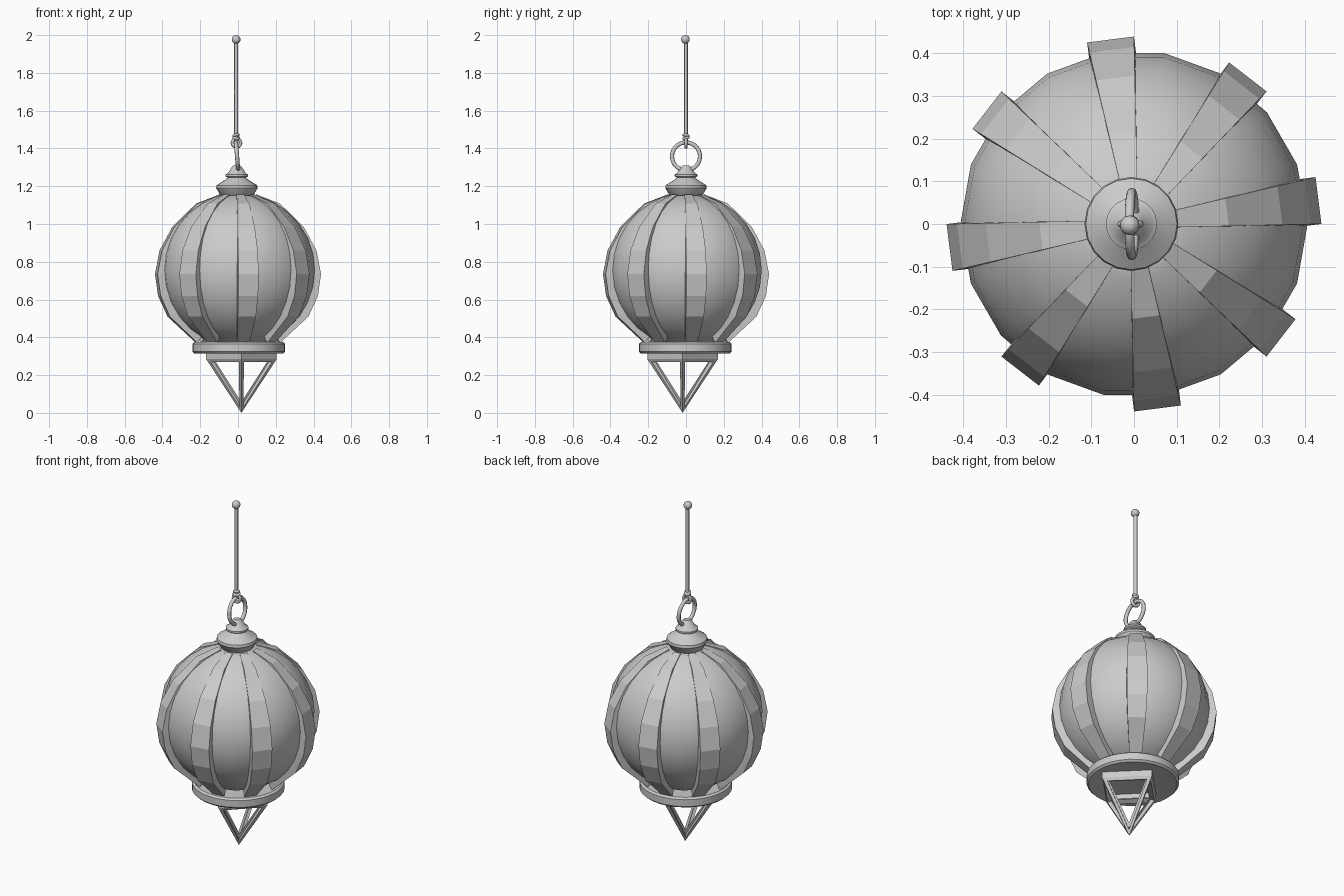
import bpy, bmesh
from math import sin, cos, pi, radians, sqrt
from mathutils import Vector, Matrix

if "Cube" in bpy.data.objects:
    bpy.data.objects.remove(bpy.data.objects["Cube"])


def smooth(ob, angle=35):
    bpy.ops.object.select_all(action='DESELECT')
    ob.select_set(True)
    bpy.context.view_layer.objects.active = ob
    bpy.ops.object.shade_smooth_by_angle(angle=radians(angle))


def finish(name, bm):
    bmesh.ops.recalc_face_normals(bm, faces=bm.faces[:])
    me = bpy.data.meshes.new(name)
    bm.to_mesh(me)
    bm.free()
    ob = bpy.data.objects.new(name, me)
    bpy.context.collection.objects.link(ob)
    return ob


def lathe(name, profile, segs, centre=(0, 0), angle=35):
    bm = bmesh.new()
    rings = [[bm.verts.new((centre[0] + r * cos(2 * pi * i / segs),
                            centre[1] + r * sin(2 * pi * i / segs), z))
              for i in range(segs)] for r, z in profile]
    for a, b in zip(rings, rings[1:]):
        for i in range(segs):
            j = (i + 1) % segs
            bm.faces.new((a[i], a[j], b[j], b[i]))
    bm.faces.new(rings[0])
    bm.faces.new(rings[-1])
    ob = finish(name, bm)
    smooth(ob, angle)
    return ob


def ring(name, loc, rot, major, minor, n=24, m=8):
    bpy.ops.mesh.primitive_torus_add(location=loc, rotation=rot, major_radius=major,
                                     minor_radius=minor, major_segments=n, minor_segments=m)
    ob = bpy.context.object
    ob.name = name
    smooth(ob, 60)


# Globe
R, ZC = 0.407, 0.755
globe = []
for i in range(15):
    z = 0.36 + (1.15 - 0.36) * (1 - cos(pi * i / 14)) / 2
    globe.append((sqrt(R * R - (z - ZC) ** 2), z))
lathe("globe", globe, 18)

# Eight ribs: flat-sided strips following the globe, narrowing to the top
rib_path = [(0.10, 1.155), (0.22, 1.108), (0.345, 0.985), (0.412, 0.86), (0.436, 0.735),
            (0.42, 0.62), (0.37, 0.51), (0.22, 0.37)]
for k in range(8):
    bm = bmesh.new()
    turn = Matrix.Rotation(radians(7.25 + 45 * k), 3, 'Z')
    sections = []
    for r, z in rib_path:
        inward = (Vector((0, 0, ZC)) - Vector((r, 0, z))).normalized() * 0.06
        w = (0.02 + 0.208 * r) / 2
        pts = [(r, -w, z), (r, w, z), (r + inward.x, w, z + inward.z),
               (r + inward.x, -w, z + inward.z)]
        sections.append([bm.verts.new(turn @ Vector(p)) for p in pts])
    for a, b in zip(sections, sections[1:]):
        for i in range(4):
            j = (i + 1) % 4
            bm.faces.new((a[i], a[j], b[j], b[i]))
    bm.faces.new(sections[0])
    bm.faces.new(sections[-1])
    finish(f"rib_{k + 1}", bm)

# Cap above the globe and collar below it
lathe("cap", [(0.07, 1.135), (0.082, 1.143), (0.11, 1.19), (0.107, 1.205), (0.06, 1.235),
              (0.048, 1.245), (0.06, 1.252), (0.06, 1.262), (0.048, 1.268),
              (0.028, 1.3), (0.018, 1.31)], 20, (-0.006, 0))
lathe("collar", [(0.21, 0.32), (0.235, 0.315), (0.246, 0.325), (0.246, 0.365),
                 (0.235, 0.374), (0.17, 0.374)], 32, (0.004, -0.004))

# Open pyramid pendant with a square top band
bm = bmesh.new()
cx, cy, rad = 0.018, -0.018, 0.187
tip = bm.verts.new((cx, cy, 0.0))
dirs = [(1, 0), (0, 1), (-1, 0), (0, -1)]
low = [bm.verts.new((cx + rad * x, cy + rad * y, 0.285)) for x, y in dirs]
top = [bm.verts.new((cx + rad * x, cy + rad * y, 0.325)) for x, y in dirs]
sides = []
for i in range(4):
    j = (i + 1) % 4
    sides.append(bm.faces.new((tip, low[j], low[i])))
    bm.faces.new((low[i], low[j], top[j], top[i]))
bmesh.ops.recalc_face_normals(bm, faces=bm.faces[:])
bmesh.ops.inset_individual(bm, faces=sides, thickness=0.033)
bmesh.ops.delete(bm, geom=sides, context='FACES')
pendant = finish("pendant_frame", bm)
# make the faces point outward before thickening inward
me = pendant.data
if sum(p.normal.dot(p.center - Vector((cx, cy, 0.2))) for p in me.polygons) < 0:
    me.flip_normals()
mod = pendant.modifiers.new("thickness", 'SOLIDIFY')
mod.thickness = 0.03
mod.offset = -1

# Hanging ring, cord loop and knot
ring("hanging_ring", (-0.005, 0, 1.358), (0, pi / 2 - 0.08, 0), 0.074, 0.011, 28)
ring("cord_loop", (-0.008, 0, 1.43), (pi / 2, 0, 0), 0.022, 0.009, 16)
ring("knot_lower", (-0.009, 0, 1.456), (0.3, 0.2, 0), 0.013, 0.008, 14)
ring("knot_upper", (-0.010, 0, 1.469), (-0.3, -0.2, 0), 0.012, 0.008, 14)

# Cord and end ball
lathe("cord", [(0.01, 1.44), (0.01, 1.7), (0.01, 1.97)], 8, (-0.01, 0), 60)
bpy.ops.mesh.primitive_uv_sphere_add(segments=16, ring_count=10, radius=0.023,
                                     location=(-0.01, -0.003, 1.977))
bpy.context.object.name = "end_ball"
smooth(bpy.context.object)
